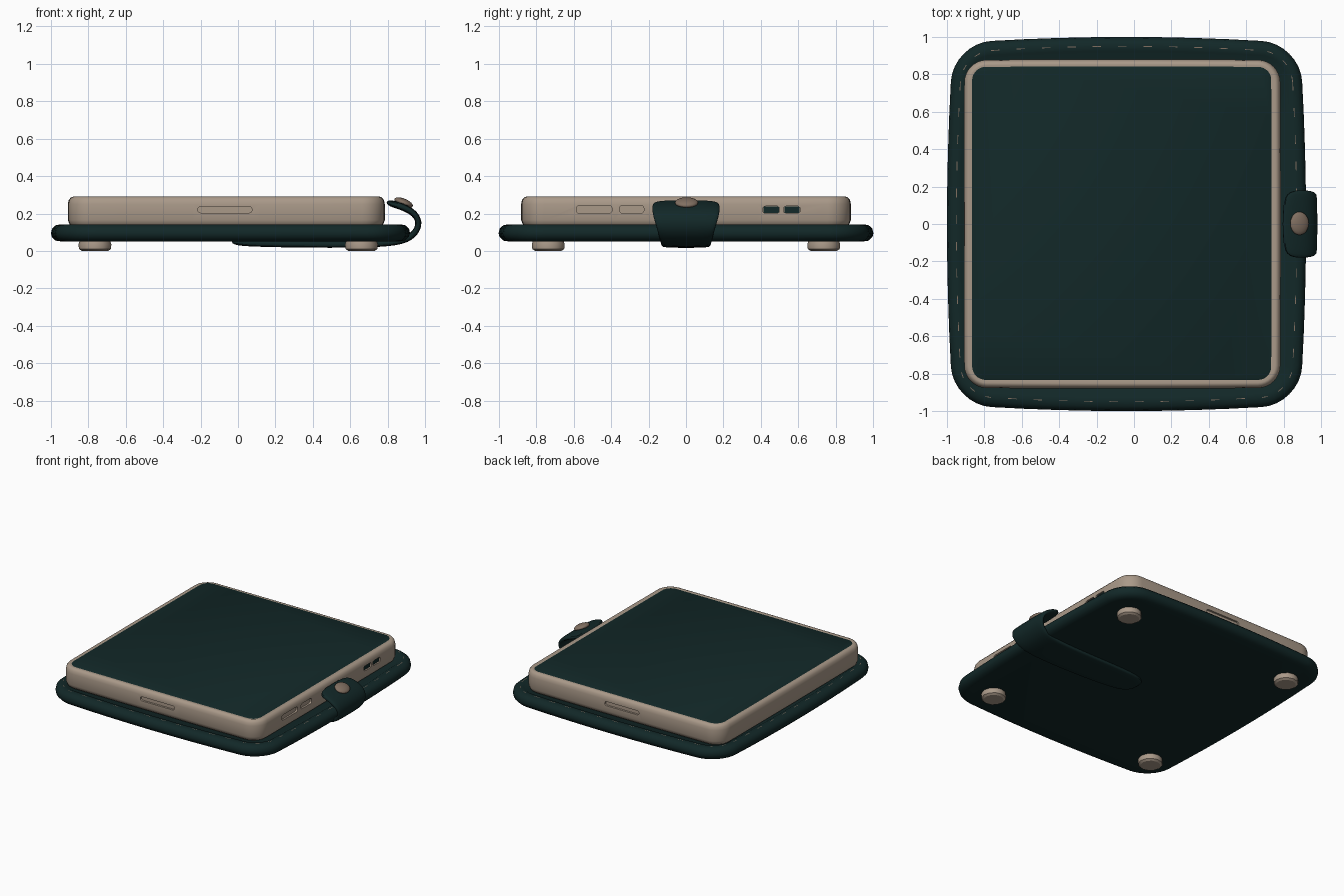
import bpy, bmesh, math
from mathutils import Vector

if "Cube" in bpy.data.objects:
    bpy.data.objects.remove(bpy.data.objects["Cube"])


def material(name, rgb):
    m = bpy.data.materials.new(name)
    m.use_nodes = True
    m.diffuse_color = (*rgb, 1)
    bsdf = m.node_tree.nodes["Principled BSDF"]
    bsdf.inputs["Base Color"].default_value = (*rgb, 1)
    bsdf.inputs["Roughness"].default_value = 0.7
    return m


GREEN = material("dark green leather", (0.006, 0.021, 0.021))
BEIGE = material("beige", (0.40, 0.32, 0.25))
BROWN = material("brown stud", (0.22, 0.16, 0.12))


def finish(bm, name, mat, angle=40):
    bmesh.ops.recalc_face_normals(bm, faces=bm.faces)
    mesh = bpy.data.meshes.new(name)
    bm.to_mesh(mesh)
    bm.free()
    obj = bpy.data.objects.new(name, mesh)
    bpy.context.collection.objects.link(obj)
    mesh.materials.append(mat)
    smooth(obj, angle)
    return obj


def smooth(obj, angle=40):
    bpy.ops.object.select_all(action="DESELECT")
    obj.select_set(True)
    bpy.context.view_layer.objects.active = obj
    bpy.ops.object.shade_smooth_by_angle(angle=math.radians(angle))


def outline(box, radius, inset, bow, steps=8, side=8):
    """Rounded rectangle whose sides swell outwards by bow."""
    x0, x1, y0, y1 = box
    cx, cy = (x0 + x1) / 2, (y0 + y1) / 2
    hx, hy = (x1 - x0) / 2 - inset, (y1 - y0) / 2 - inset
    r = max(radius - inset, 0.02)
    pts = []
    for k, (sx, sy) in enumerate([(1, 1), (-1, 1), (-1, -1), (1, -1)]):
        for i in range(steps + 1):
            a = math.pi / 2 * (k + i / steps)
            pts.append(Vector((sx * (hx - r) + r * math.cos(a),
                               sy * (hy - r) + r * math.sin(a))))
    full = []
    for i, p in enumerate(pts):
        full.append(p)
        q = pts[(i + 1) % len(pts)]
        if i % (steps + 1) == steps:
            full += [p.lerp(q, j / side) for j in range(1, side)]
    return [(cx + p.x * (1 - bow * (p.y / hy) ** 2),
             cy + p.y * (1 - bow * (p.x / hx) ** 2)) for p in full]


def loft(bm, rings):
    rows = [[bm.verts.new(p) for p in ring] for ring in rings]
    n = len(rows[0])
    for a, b in zip(rows, rows[1:]):
        for i in range(n):
            bm.faces.new((a[i], a[(i + 1) % n], b[(i + 1) % n], b[i]))
    bm.faces.new(rows[0][::-1])
    bm.faces.new(rows[-1])


def slab(name, box, radius, profile, mat, bow=0.0):
    bm = bmesh.new()
    loft(bm, [[(x, y, z) for x, y in outline(box, radius, inset, bow)]
              for inset, z in profile])
    return finish(bm, name, mat)


def block(bm, centre, size):
    res = bmesh.ops.create_cube(bm, size=1)
    bmesh.ops.scale(bm, vec=size, verts=res["verts"])
    bmesh.ops.translate(bm, vec=centre, verts=res["verts"])


# Leather base with a raised rim
TRAY = (-1.0, 0.92, -1.0, 1.0)
slab("leather_base", TRAY, 0.21,
     [(0.06, 0.05), (0.025, 0.055), (0.005, 0.075), (0, 0.095), (0.006, 0.12),
      (0.025, 0.137), (0.05, 0.142), (0.075, 0.139), (0.09, 0.13)], GREEN, 0.035)

# Case body
CASE = (-0.91, 0.785, -0.88, 0.88)
case = slab("case_body", CASE, 0.12,
            [(0.03, 0.125), (0.01, 0.14), (0, 0.165), (0, 0.25), (0.005, 0.272),
             (0.016, 0.286), (0.028, 0.29), (0.044, 0.286)], BEIGE, 0.004)

# Recesses cut in the case walls: front, back and the strap side
slots = [((-0.07, -0.88, 0.22), (0.29, 0.03, 0.032)),
         ((-0.07, 0.88, 0.22), (0.29, 0.03, 0.032)),
         ((0.785, -0.49, 0.222), (0.19, 0.03, 0.04)),
         ((0.785, -0.29, 0.222), (0.13, 0.03, 0.04)),
         ((0.785, 0.455, 0.22), (0.09, 0.03, 0.038)),
         ((0.785, 0.565, 0.22), (0.09, 0.03, 0.038))]
for centre, (length, depth, height) in slots:
    bm = bmesh.new()
    along_x = abs(centre[1]) > 0.8
    block(bm, centre, (length, depth, height) if along_x else (depth, length, height))
    cross = [e for e in bm.edges
             if abs((e.verts[0].co - e.verts[1].co)[1 if along_x else 0]) > 0.01]
    bmesh.ops.bevel(bm, geom=cross, offset=0.014, segments=3, affect="EDGES", profile=0.5)
    cutter = finish(bm, "slot_cutter", BEIGE)
    cutter.hide_render = True
    mod = case.modifiers.new("slot", "BOOLEAN")
    mod.operation = "DIFFERENCE"
    mod.solver = "EXACT"
    mod.object = cutter
    bpy.context.view_layer.objects.active = case
    bpy.ops.object.modifier_apply(modifier=mod.name)
    bpy.data.objects.remove(cutter)
smooth(case, 35)

# Dark plates inside the two ports
bm = bmesh.new()
for centre, (length, depth, height) in slots[4:]:
    block(bm, (0.772, centre[1], centre[2]), (0.008, length * 0.9, height * 0.85))
finish(bm, "port_plates", GREEN)

# Dark top panel
slab("top_panel", (-0.868, 0.735, -0.835, 0.845), 0.07,
     [(0, 0.27), (0, 0.286), (0.008, 0.29)], GREEN, 0.002)

# Four feet
bm = bmesh.new()
for x in (-0.765, 0.66):
    for y in (-0.735, 0.735):
        loft(bm, [[(x + r * math.cos(a * math.pi / 6), y + r * math.sin(a * math.pi / 6), z)
                   for a in range(12)]
                  for r, z in ((0.07, 0), (0.085, 0.01), (0.088, 0.035), (0.08, 0.06))])
finish(bm, "feet", BEIGE, 30)

# Closing strap: x, z and half width along its path
path = [(-0.04, 0.05, 0.07), (0.08, 0.04, 0.12), (0.5, 0.034, 0.13), (0.82, 0.038, 0.132),
        (0.93, 0.068, 0.14), (0.975, 0.14, 0.16), (0.95, 0.2, 0.178),
        (0.88, 0.238, 0.18), (0.79, 0.262, 0.172)]
section = [(-1, -0.6), (-0.85, -1), (0.85, -1), (1, -0.6),
           (1, 0.6), (0.85, 1), (-0.85, 1), (-1, 0.6)]
bm = bmesh.new()
rings = []
for i, (x, z, w) in enumerate(path):
    a, b = path[max(i - 1, 0)], path[min(i + 1, len(path) - 1)]
    t = Vector((b[0] - a[0], b[1] - a[1])).normalized()
    rings.append([(x - t.y * v * 0.019, u * w * 1.01, z + t.x * v * 0.019)
                  for u, v in section])
loft(bm, rings)
strap = finish(bm, "closing_strap", GREEN, 60)
sub = strap.modifiers.new("rounding", "SUBSURF")
sub.levels = sub.render_levels = 2

# Snap stud on the strap
bpy.ops.mesh.primitive_uv_sphere_add(segments=24, ring_count=12, radius=1,
                                     location=(0.885, 0.003, 0.258), rotation=(0, 0.38, 0))
stud = bpy.context.object
stud.name = "snap_stud"
stud.scale = (0.053, 0.062, 0.022)
stud.data.materials.append(BROWN)
smooth(stud, 60)

# Sparse stitching along the rim
bm = bmesh.new()
ring = outline(TRAY, 0.21, 0.05, 0.035, side=32)
for i in range(0, len(ring), 3):
    p, q = Vector(ring[i]), Vector(ring[(i + 1) % len(ring)])
    if (q - p).length < 0.03:
        continue
    n = Vector((p.y - q.y, q.x - p.x)).normalized() * 0.002
    bm.faces.new([bm.verts.new((v.x, v.y, 0.1435)) for v in (p + n, q + n, q - n, p - n)])
finish(bm, "rim_stitches", BROWN)
